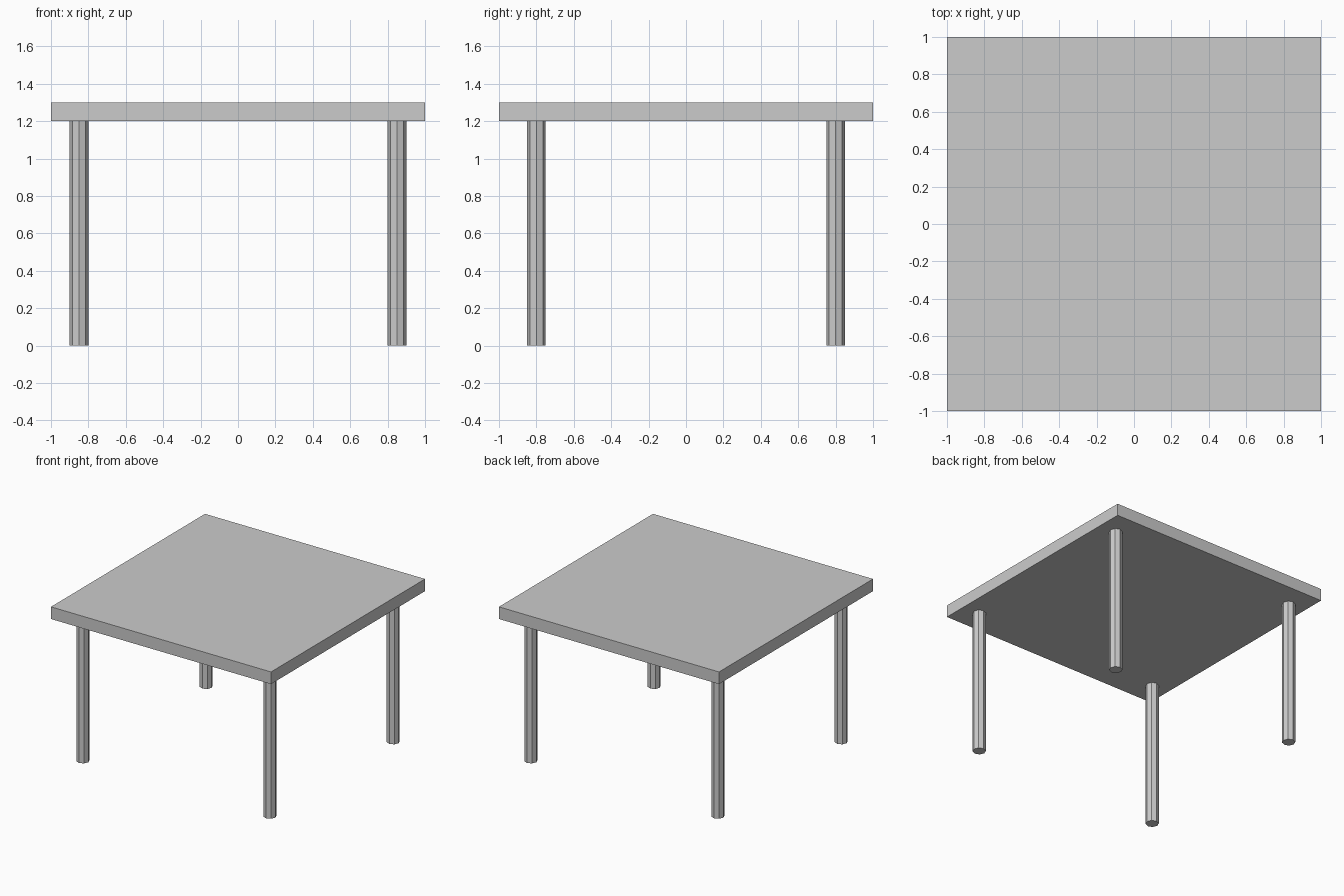
import bpy

if "Cube" in bpy.data.objects:
    bpy.data.objects.remove(bpy.data.objects["Cube"])

LEG_HEIGHT, LEG_RADIUS = 1.2, 0.05
TOP_THICKNESS = 0.1

# Square table top
bpy.ops.mesh.primitive_cube_add(size=1, location=(0, 0, LEG_HEIGHT + TOP_THICKNESS / 2))
top = bpy.context.object
top.name = "table_top"
top.scale = (2, 2, TOP_THICKNESS)
bpy.ops.object.transform_apply(location=False, rotation=False, scale=True)


def add_leg(name, x, y):
    """Eight-sided straight leg standing on the floor."""
    bpy.ops.mesh.primitive_cylinder_add(vertices=8, radius=LEG_RADIUS, depth=LEG_HEIGHT,
                                        location=(x, y, LEG_HEIGHT / 2))
    bpy.context.object.name = name


# Four legs, inset slightly further front to back
for y_name, y in (("front", -0.8), ("back", 0.8)):
    for x_name, x in (("left", -0.85), ("right", 0.85)):
        add_leg(f"{y_name}_{x_name}_leg", x, y)
